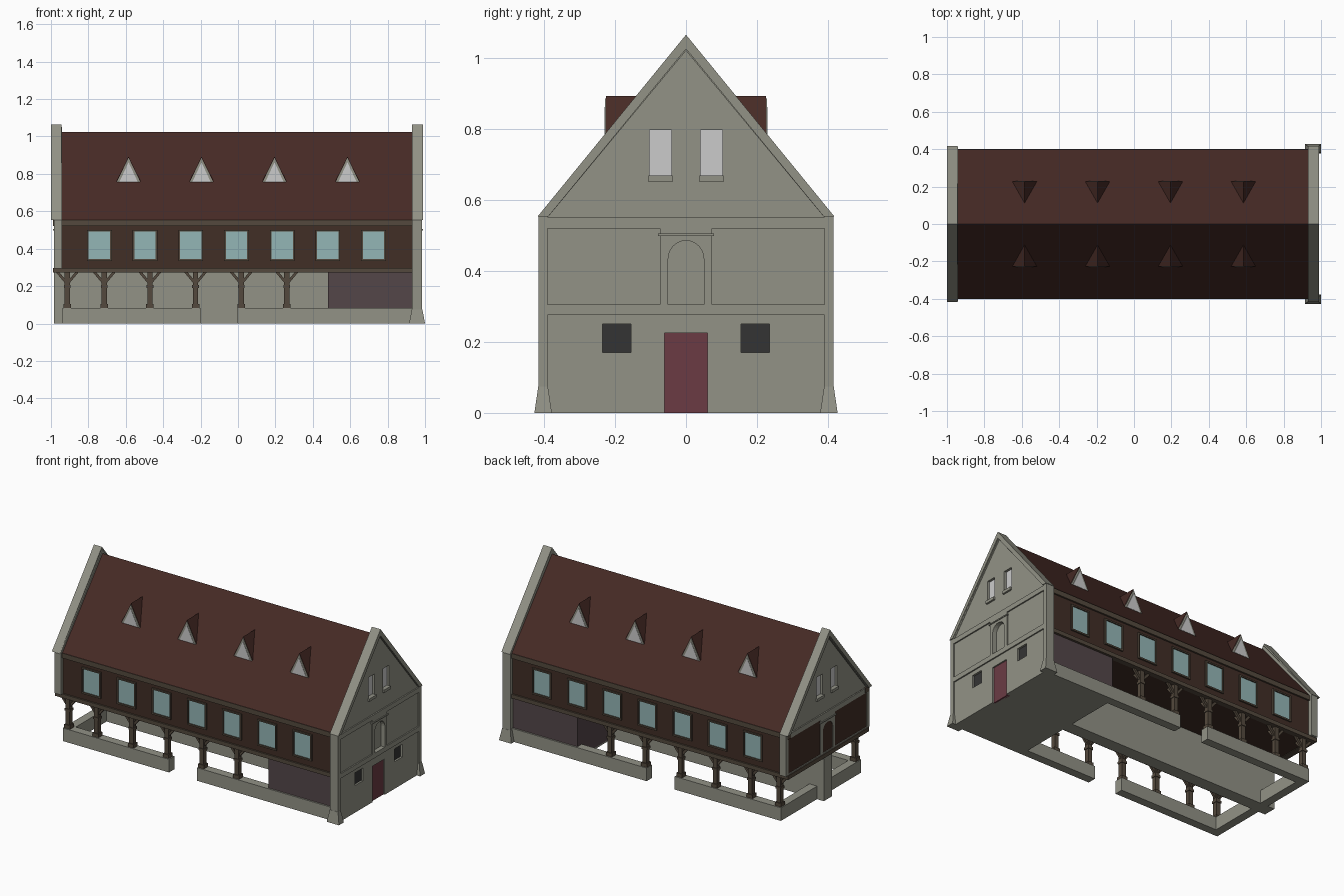
import bpy, bmesh, math
from mathutils import Vector

if "Cube" in bpy.data.objects:
    bpy.data.objects.remove(bpy.data.objects["Cube"])


def mat(name, hexa):
    m = bpy.data.materials.new(name)
    rgb = [int(hexa[i:i + 2], 16) / 255 for i in (0, 2, 4)]
    m.diffuse_color = [c / 12.92 if c < .04 else ((c + .055) / 1.055) ** 2.4 for c in rgb] + [1]
    m.use_nodes = True
    m.node_tree.nodes["Principled BSDF"].inputs["Base Color"].default_value = m.diffuse_color
    return m


PLASTER = mat("plaster", "929286")
ROOF = mat("roof_tile", "462A25")
WOOD = mat("dark_wood", "412E26")
BEAM = mat("beam_wood", "54493D")
GLASS = mat("glass", "94B6B6")
PALE = mat("pale_glass", "BDBDBF")
DARK = mat("dark_opening", "343434")
DOOR = mat("door_red", "6B3B44")
PURPLE = mat("room_wall", "544649")


def finish(bm, name, m):
    bmesh.ops.recalc_face_normals(bm, faces=bm.faces)
    me = bpy.data.meshes.new(name)
    bm.to_mesh(me)
    bm.free()
    me.materials.append(m)
    ob = bpy.data.objects.new(name, me)
    bpy.context.collection.objects.link(ob)
    return ob


def add_prism(bm, base, offset):
    """Closed polygon of 3D points extruded by a vector."""
    f = bm.faces.new([bm.verts.new(p) for p in base])
    r = bmesh.ops.extrude_face_region(bm, geom=[f], use_keep_orig=True)
    verts = [v for v in r["geom"] if isinstance(v, bmesh.types.BMVert)]
    bmesh.ops.translate(bm, verts=verts, vec=offset)


def add_box(bm, x0, x1, y0, y1, z0, z1):
    add_prism(bm, [(x0, y0, z0), (x1, y0, z0), (x1, y1, z0), (x0, y1, z0)], (0, 0, z1 - z0))


def boxes(name, m, *specs):
    bm = bmesh.new()
    for s in specs:
        add_box(bm, *s)
    return finish(bm, name, m)


def slabs(name, m, profiles, x0, x1):
    """(y, z) profiles extruded along x."""
    bm = bmesh.new()
    for p in profiles:
        add_prism(bm, [(x0, y, z) for y, z in p], (x1 - x0, 0, 0))
    return finish(bm, name, m)


def rect(y0, y1, z0, z1):
    return [(y0, z0), (y1, z0), (y1, z1), (y0, z1)]


def cut(ob, cutter):
    mod = ob.modifiers.new("cut", 'BOOLEAN')
    mod.operation, mod.solver, mod.object = 'DIFFERENCE', 'EXACT', cutter
    dg = bpy.context.evaluated_depsgraph_get()
    me = bpy.data.meshes.new_from_object(ob.evaluated_get(dg))
    ob.modifiers.clear()
    ob.data = me
    bpy.data.objects.remove(cutter)


def strut(bm, a, b, w):
    """Square bar between two points."""
    a, b = Vector(a), Vector(b)
    d = (b - a).normalized()
    u = d.cross(Vector((0, 1, 0) if abs(d.y) < .5 else (1, 0, 0))).normalized() * w / 2
    v = d.cross(u).normalized() * w / 2
    add_prism(bm, [a + u + v, a - u + v, a - u - v, a + u - v], b - a)


# Gable end walls with recessed panels and openings
ARCH = [(-.05, .305), (.05, .305)] + [(.05 * math.cos(math.pi * i / 12), .435 + .05 * math.sin(math.pi * i / 12))
                                     for i in range(13)]
ATTIC = [rect(s * .072 - .031, s * .072 + .031, .668, .797) for s in (-1, 1)]
LOWWIN = [rect(s * .195 - .04, s * .195 + .04, .17, .25) for s in (-1, 1)]
DOORWAY = rect(-.06, .06, -.02, .225)
for side, s, base in (("right", 1, 0), ("left", -1, .295)):
    face = s * .985
    inner = s * (.93 if s > 0 else .94)
    wall = slabs(side + "_gable_wall", PLASTER,
                 [[(-.415, base), (.415, base), (.415, .555), (0, 1.05), (-.415, .555)]], inner, face)
    panels = [[(-.39, .55), (.39, .55), (0, 1.02)],
              rect(-.39, -.073, .305, .52), rect(.073, .39, .305, .52)]
    holes = ATTIC + [ARCH]
    if s > 0:
        panels.append(rect(-.39, .39, -.02, .275))
        holes = holes + LOWWIN + [DOORWAY]
    cut(wall, slabs("panel_cutter", PLASTER, panels, s * .977, s * 1.1))
    cut(wall, slabs("opening_cutter", PLASTER, holes, s * .958, s * 1.1))
    # Panes, sills and niche cap
    slabs(side + "_attic_windows", PALE, ATTIC, s * .95, s * .962)
    boxes(side + "_sills_and_niche_cap", PLASTER,
          *[(*sorted((s * .96, s * .988)), y - .034, y + .034, .65, .668) for y in (-.072, .072)],
          (*sorted((s * .97, s * .99)), -.079, .079, .498, .505))
    if s > 0:
        slabs("end_windows", DARK, LOWWIN, .95, .965)
        slabs("end_door", DOOR, [rect(-.06, .06, 0, .225)], .95, .968)
    # Raised parapet along the gable slopes
    slabs(side + "_parapet", PLASTER,
          [[(-.418, .553), (-.388, .553), (0, 1.025), (.388, .553), (.418, .553), (0, 1.065)]],
          s * (.93 if s > 0 else .945), s * (.99 if s > 0 else 1))

# Flared corner feet of the right gable
bm = bmesh.new()
for s in (-1, 1):
    rings = []
    for x0, x1, y0, y1, z in ((.915, 1, .378, .427, 0), (.929, .986, .389, .416, .075)):
        rings.append([bm.verts.new((x, s * y, z)) for x, y in ((x0, y0), (x1, y0), (x1, y1), (x0, y1))])
    for r in rings:
        bm.faces.new(r)
    for i in range(4):
        j = (i + 1) % 4
        bm.faces.new((rings[0][i], rings[0][j], rings[1][j], rings[1][i]))
finish(bm, "corner_feet", PLASTER)

# Main roof
slabs("roof", ROOF, [[(-.402, .55), (.402, .55), (0, 1.025)]], -.95, .935)

# Dormers on both slopes
DX = (-.585, -.195, .195, .585)
roof_bm, frame_bm, pane_bm = bmesh.new(), bmesh.new(), bmesh.new()
for x in DX:
    for s in (-1, 1):
        def tri(w, z0, z1, y):
            return [(x - w, s * y, z0), (x + w, s * y, z0), (x, s * y, z1)]
        a, b, c = [roof_bm.verts.new(p) for p in tri(.07, .748, .893, .226)]
        d = roof_bm.verts.new((x, s * .108, .893))
        for f in ((a, b, c), (a, c, d), (b, c, d), (a, b, d)):
            roof_bm.faces.new(f)
        add_prism(frame_bm, tri(.066, .75, .886, .222), (0, s * .006, 0))
        add_prism(pane_bm, tri(.049, .757, .862, .224), (0, s * .0055, 0))
finish(roof_bm, "dormer_roofs", ROOF)
finish(frame_bm, "dormer_frames", PLASTER)
finish(pane_bm, "dormer_panes", PALE)

# Timber upper storey with sill and eaves beams
boxes("upper_storey", WOOD, (-.982, .935, -.392, .392, .275, .55))
boxes("storey_beams", BEAM,
      *[(-.988, .932, *sorted((s * .37, s * .402)), z0, z1) for s in (-1, 1) for z0, z1 in ((.272, .297), (.522, .553))],
      (-.99, -.95, -.402, .402, .272, .297))

# Upper windows on both long sides
frames, panes = [], []
for i in range(7):
    x = -.741 + i * .2442
    for s in (-1, 1):
        ys = sorted((s * .385, s * .401))
        for x0, x1 in ((-.066, -.057), (.057, .066)):
            frames.append((x + x0, x + x1, *ys, .335, .5))
        for z0, z1 in ((.335, .345), (.491, .5)):
            frames.append((x - .057, x + .057, *ys, z0, z1))
        panes.append((x - .058, x + .058, *sorted((s * .385, s * .394)), .343, .493))
boxes("window_frames", BEAM, *frames)
boxes("window_glass", GLASS, *panes)

# Arcade posts with braces, both sides
bm = bmesh.new()
for i, x in enumerate((-.913, -.715, -.471, -.227, .017, .261)):
    for s in (-1, 1):
        y = s * .372
        add_box(bm, x - .014, x + .014, y - .014, y + .014, .08, .275)
        add_box(bm, x - .02, x + .02, y - .02, y + .02, .08, .105)
        add_box(bm, x - .018, x + .018, y - .018, y + .018, .19, .205)
        for d in (-1, 1):
            strut(bm, (x, y, .212), (x + d * .055, y, .278), .014)
        strut(bm, (x, y, .212), (x, y - s * .055, .278), .014)
finish(bm, "arcade_posts", BEAM)

# Low walls around the arcade, broken by the entrances
boxes("low_walls", PLASTER,
      *[(x0, x1, *sorted((s * .345, s * .398)), 0, .082) for s in (-1, 1) for x0, x1 in ((-.938, -.2), (-.005, .935))],
      (-.938, -.885, -.345, .345, 0, .082))

# Central wall and enclosed room
boxes("central_wall", PLASTER, (-.985, .49, -.04, .04, 0, .28))
boxes("room", PURPLE, (.482, .94, -.388, .388, .01, .276))
boxes("room_floor", PLASTER, (.483, .935, -.387, .387, 0, .012))
